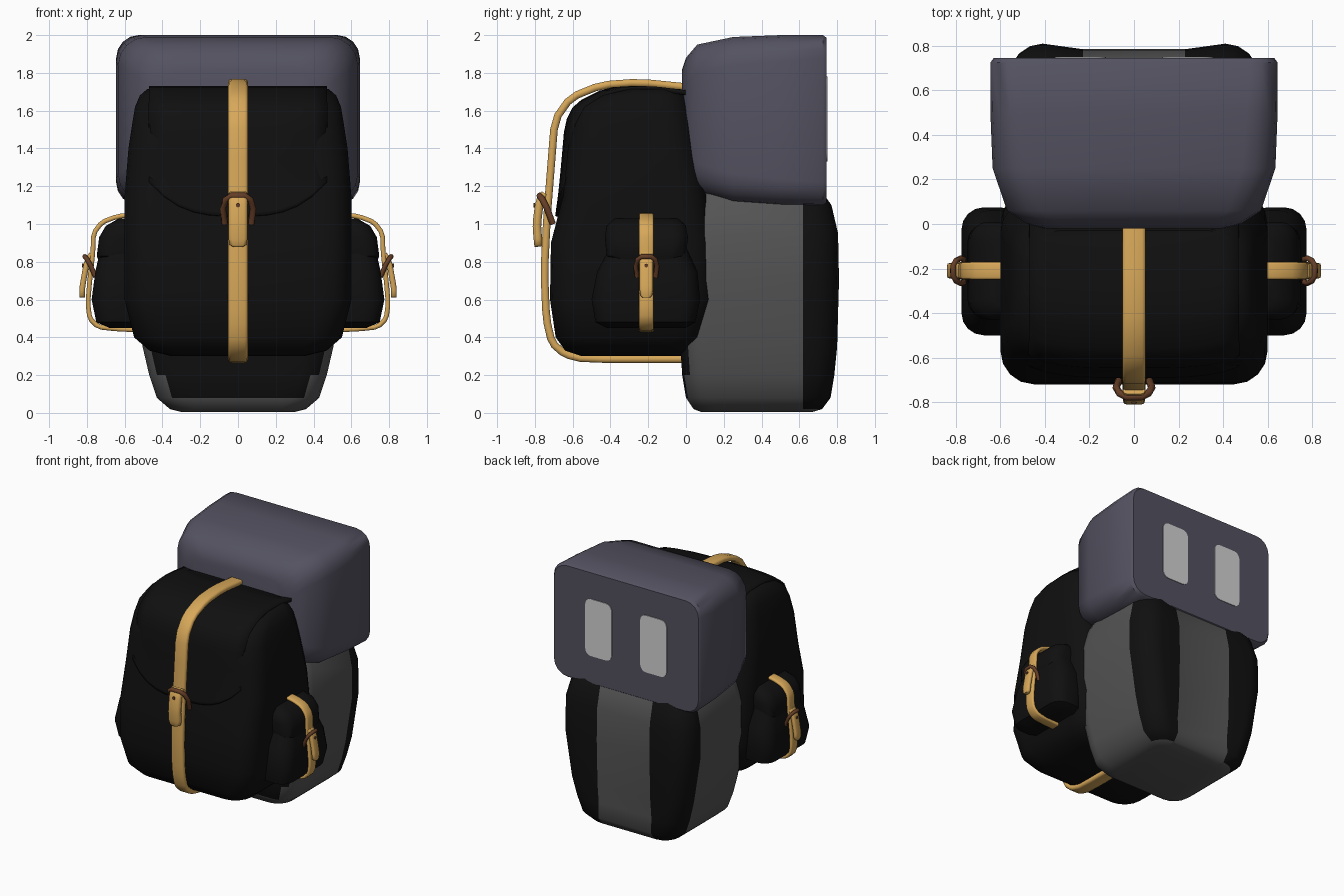
import bpy, bmesh, math
from mathutils import Vector

cube = bpy.data.objects.get("Cube")
if cube:
    bpy.data.objects.remove(cube, do_unlink=True)


def material(name, r, g, b):
    m = bpy.data.materials.new(name)
    m.use_nodes = True
    m.diffuse_color = (r, g, b, 1)
    bsdf = m.node_tree.nodes["Principled BSDF"]
    bsdf.inputs["Base Color"].default_value = (r, g, b, 1)
    bsdf.inputs["Roughness"].default_value = 0.8
    return m


BLACK = material("black cloth", 0.005, 0.005, 0.005)
SLATE = material("slate grey", 0.088, 0.084, 0.118)
GREY = material("mid grey", 0.09, 0.09, 0.09)
TAN = material("tan leather", 0.68, 0.39, 0.1)
BROWN = material("brown leather", 0.13, 0.048, 0.02)
PALE = material("pale eye", 0.65, 0.65, 0.65)


def finish(name, bm, mats, angle=42):
    """Turn a bmesh into an object, smooth except across sharp edges."""
    bmesh.ops.recalc_face_normals(bm, faces=bm.faces)
    for f in bm.faces:
        f.smooth = True
    for e in bm.edges:
        e.smooth = e.calc_face_angle(0) < math.radians(angle)
    me = bpy.data.meshes.new(name)
    bm.to_mesh(me)
    bm.free()
    for m in mats:
        me.materials.append(m)
    ob = bpy.data.objects.new(name, me)
    bpy.context.collection.objects.link(ob)
    return ob


def bridge(bm, rings):
    """Skin a list of closed rings and cap both ends."""
    rows = [[bm.verts.new(p) for p in ring] for ring in rings]
    n = len(rows[0])
    for a, b in zip(rows, rows[1:]):
        for i in range(n):
            bm.faces.new((a[i], a[(i + 1) % n], b[(i + 1) % n], b[i]))
    bm.faces.new(rows[0])
    bm.faces.new(rows[-1])


def rounded_rect(a0, a1, b0, b1, r, seg=4):
    pts = []
    corners = ((a1 - r, b1 - r), (a0 + r, b1 - r), (a0 + r, b0 + r), (a1 - r, b0 + r))
    for k, (ca, cb) in enumerate(corners):
        for i in range(seg + 1):
            t = (k + i / seg) * math.pi / 2
            pts.append((ca + r * math.cos(t), cb + r * math.sin(t)))
    return pts


def loft(sections, place):
    """Sections are (level, a0, a1, b0, b1, radius)."""
    bm = bmesh.new()
    bridge(bm, [[place(a, b, s[0]) for a, b in rounded_rect(*s[1:])] for s in sections])
    return bm


def upright(side=1):
    return lambda a, b, s: Vector((a * side, b, s))


def chaikin(path):
    out = [path[0]]
    for (a, b), (c, d) in zip(path, path[1:]):
        out += [(a * .8 + c * .2, b * .8 + d * .2), (a * .2 + c * .8, b * .2 + d * .8)]
    return out + [path[-1]]


def strap(name, path, width, thick, place, mat, taper=False):
    """A flat band along a 2D path; place(p, z, w) maps it into space."""
    path = chaikin(path)
    rings = []
    for i, (p, z) in enumerate(path):
        q0, q1 = path[max(i - 1, 0)], path[min(i + 1, len(path) - 1)]
        n = Vector((q1[1] - q0[1], q0[0] - q1[0])).normalized()
        left = len(path) - 1 - i
        w = width / 2 * ((0.55, 0.88)[left] if taper and left < 2 else 1)
        t = thick / 2
        rings.append([place(p + n.x * d, z + n.y * d, u)
                      for u, d in rounded_rect(-w, w, -t, t, t * .8, 2)])
    bm = bmesh.new()
    bridge(bm, rings)
    return finish(name, bm, [mat], 60)


def tube(name, pts, radius, mat):
    rings = []
    for i, p in enumerate(pts):
        d = (pts[min(i + 1, len(pts) - 1)] - pts[max(i - 1, 0)]).normalized()
        q = d.to_track_quat('Z', 'Y')
        rings.append([p + q @ Vector((math.cos(t) * radius, math.sin(t) * radius, 0))
                      for t in (k * math.pi / 4 for k in range(8))])
    bm = bmesh.new()
    bridge(bm, rings)
    return finish(name, bm, [mat], 60)


def disc(name, centre, axis, radius, mat):
    bm = bmesh.new()
    bmesh.ops.create_cone(bm, cap_ends=True, segments=10, radius1=radius, radius2=radius, depth=.008)
    q = Vector(axis).to_track_quat('Z', 'Y')
    for v in bm.verts:
        v.co = q @ v.co + Vector(centre)
    return finish(name, bm, [mat])


# head: lofted front to back, flat face at the back
head = [(y, -w, w, lo, hi, r) for y, w, lo, hi, r in (
    (-.02, .4, 1.34, 1.82, .12), (0, .48, 1.26, 1.88, .14), (.06, .57, 1.17, 1.95, .15),
    (.25, .635, 1.115, 1.99, .15), (.5, .645, 1.1, 2, .14), (.725, .645, 1.1, 2, .12),
    (.745, .63, 1.115, 1.985, .11))]
finish("head", loft(head, lambda a, b, s: Vector((a, s, b))), [SLATE])

# eyes: thin rounded plates on the flat face
for side, label in ((1, "left"), (-1, "right")):
    plate = [(y, .125, .355, 1.33, 1.78, .05) for y in (.743, .75)]
    finish(label + "_eye", loft(plate, lambda a, b, s: Vector((a * side, s, b))), [PALE])

# body: tapered barrel with dark front panel and two dark back stripes
body = [(z, -w, w, y0, y1, r) for z, w, y0, y1, r in (
    (.005, .3, .08, .67, .1), (.02, .36, .04, .72, .12), (.08, .43, 0, .765, .13),
    (.2, .47, -.02, .785, .14), (.35, .505, -.03, .8, .14), (.7, .56, -.03, .81, .15),
    (.95, .56, -.01, .805, .15), (1.1, .53, .02, .77, .15), (1.2, .48, .06, .7, .15))]
bm = loft(body, upright())
for co, no in (((.23, 0, 0), (1, 0, 0)), ((-.23, 0, 0), (1, 0, 0)), ((0, .62, 0), (0, 1, 0))):
    bmesh.ops.bisect_plane(bm, geom=bm.verts[:] + bm.edges[:] + bm.faces[:],
                           plane_co=co, plane_no=no)
bmesh.ops.recalc_face_normals(bm, faces=bm.faces)
for f in bm.faces:
    c, n = f.calc_center_median(), f.normal
    stripe = c.y > .62 and abs(c.x) > .23 and n.z > -.8
    panel = n.y < -.8 and c.z > .08
    f.material_index = 1 if stripe or panel else 0
for v in bm.verts:
    if v.co.y > .69 and abs(v.co.x) < .25 and v.co.z > .1:
        v.co.y -= .025
finish("body", bm, [GREY, BLACK])

# main bag
bag = [(z, -w, w, y0, y1, r) for z, w, y0, y1, r in (
    (.3, .35, -.55, 0, .12), (.33, .47, -.64, .04, .14), (.4, .55, -.69, .1, .15),
    (.6, .6, -.72, .155, .15), (.9, .6, -.715, .145, .15), (1.15, .6, -.65, .11, .15),
    (1.4, .58, -.625, .06, .15), (1.53, .56, -.6, .04, .15), (1.62, .545, -.56, .02, .15),
    (1.68, .52, -.48, 0, .15), (1.715, .48, -.38, -.03, .14))]
finish("main_bag", loft(bag, upright()), [BLACK])

# curved flap over the top and front of the bag
bm = bmesh.new()
outline = chaikin([(0, 1.69), (-.25, 1.72), (-.42, 1.71), (-.58, 1.63), (-.63, 1.53),
                   (-.65, 1.3), (-.665, 1.15), (-.68, 1.04)])
cols = [i / 6 for i in range(-6, 7)]
grid = []
for y, z in outline:
    low = min(max((1.35 - z) / .3, 0), 1)
    grid.append([bm.verts.new((u * .47, y + .05 * u ** 4, z + .18 * low * abs(u) ** 3))
                 for u in cols])
for a, b in zip(grid, grid[1:]):
    for i in range(len(cols) - 1):
        bm.faces.new((a[i], a[i + 1], b[i + 1], b[i]))
flap = finish("bag_flap", bm, [BLACK])
solid = flap.modifiers.new("thickness", 'SOLIDIFY')
solid.thickness = .025
solid.offset = 0


def front(p, z, w):
    return Vector((w, p, z))


# central strap, tongue and buckle
strap("front_strap", [(0, 1.725), (-.25, 1.75), (-.45, 1.735), (-.61, 1.67), (-.695, 1.55),
                      (-.715, 1.3), (-.735, 1.05), (-.75, .75), (-.74, .5), (-.71, .37),
                      (-.64, .31), (-.54, .285), (0, .285)], .105, .04, front, TAN)
strap("front_tongue", [(-.745, 1.16), (-.775, 1.12), (-.79, 1.0), (-.785, .93), (-.78, .88)],
      .1, .045, front, TAN, True)
disc("front_hole", (0, -.803, 1.1), (0, -1, 0), .012, BROWN)
LOOP = ((-.07, 0, 0), (-.08, .03, .08), (-.065, .055, .13), (-.035, .07, .15),
        (.035, .07, .15), (.065, .055, .13), (.08, .03, .08), (.07, 0, 0))
tube("front_buckle", [Vector((w, -.705 - out, 1.0 + up)) for w, out, up in LOOP], .017, BROWN)

# side pockets, each with flap, strap, tongue and buckle
pocket = [(.45, .5, .68, -.42, 0, .08), (.48, .5, .75, -.48, .05, .09),
          (.6, .5, .775, -.5, .075, .1), (.75, .5, .755, -.47, .06, .1),
          (.88, .5, .725, -.4, 0, .09), (.97, .5, .7, -.38, -.02, .09),
          (1.02, .5, .63, -.35, -.06, .06)]
cover = [(.76, .5, .72, -.33, -.09, .08), (.83, .5, .748, -.42, 0, .08),
         (.93, .5, .735, -.43, .01, .08), (.99, .5, .7, -.42, 0, .08),
         (1.03, .5, .63, -.38, -.04, .06)]
for side, label in ((1, "left"), (-1, "right")):
    def beside(p, z, w):
        return Vector((p * side, w - .21, z))
    finish(label + "_pocket", loft(pocket, upright(side)), [BLACK])
    finish(label + "_pocket_flap", loft(cover, upright(side)), [BLACK])
    strap(label + "_pocket_strap", [(.55, 1.05), (.64, 1.04), (.72, 1.01), (.765, .95), (.768, .85),
                                    (.785, .7), (.795, .58), (.785, .5), (.74, .455), (.65, .445),
                                    (.55, .44)], .078, .025, beside, TAN)
    strap(label + "_pocket_tongue", [(.775, .84), (.8, .8), (.815, .72), (.825, .66), (.825, .61)],
          .07, .03, beside, TAN, True)
    disc(label + "_pocket_hole", (.822 * side, -.21, .78), (side, 0, 0), .01, BROWN)
    tube(label + "_pocket_buckle", [beside(.755 + out * .8, .72 + up * .72, w * .7)
                                    for w, out, up in LOOP], .013, BROWN)
